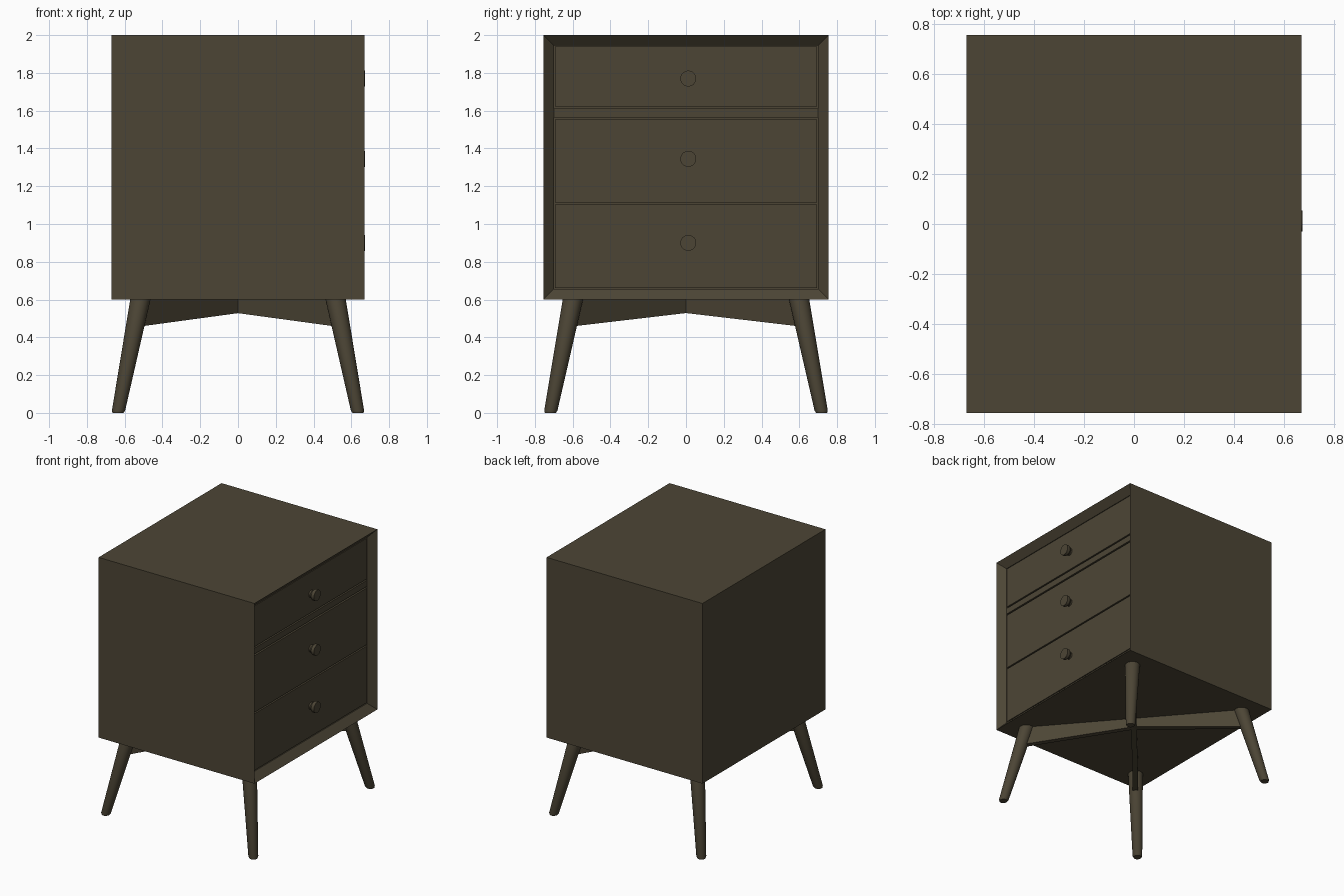
import bpy, bmesh, math
from mathutils import Vector

if "Cube" in bpy.data.objects:
    bpy.data.objects.remove(bpy.data.objects["Cube"])

wood = bpy.data.materials.new("dark_walnut")
wood.diffuse_color = (0.073, 0.060, 0.036, 1)
wood.use_nodes = True
wood.node_tree.nodes["Principled BSDF"].inputs["Base Color"].default_value = wood.diffuse_color


def finish(bm, name, smooth=False):
    bmesh.ops.recalc_face_normals(bm, faces=bm.faces)
    me = bpy.data.meshes.new(name)
    bm.to_mesh(me)
    bm.free()
    me.materials.append(wood)
    ob = bpy.data.objects.new(name, me)
    bpy.context.collection.objects.link(ob)
    if smooth:
        bpy.ops.object.select_all(action='DESELECT')
        ob.select_set(True)
        bpy.context.view_layer.objects.active = ob
        bpy.ops.object.shade_smooth_by_angle(angle=math.radians(35))
    return ob


def box_bm(lo, hi):
    bm = bmesh.new()
    bmesh.ops.create_cube(bm, size=1)
    for v in bm.verts:
        v.co = Vector([lo[i] if v.co[i] < 0 else hi[i] for i in range(3)])
    return bm


def lofted(name, rings, n=32):
    """Circular sections (centre, radius, axis) joined into a closed round part."""
    bm = bmesh.new()
    loops = []
    for c, r, axis in rings:
        loop = []
        for k in range(n):
            a = 2 * math.pi * k / n
            u, w = r * math.cos(a), r * math.sin(a)
            off = Vector((u, w, 0)) if axis == 'Z' else Vector((0, u, w))
            loop.append(bm.verts.new(Vector(c) + off))
        loops.append(loop)
    for a, b in zip(loops, loops[1:]):
        for k in range(n):
            bm.faces.new((a[k], a[(k + 1) % n], b[(k + 1) % n], b[k]))
    bm.faces.new(loops[0])
    bm.faces.new(loops[-1])
    return finish(bm, name, True)


# Cabinet: box with a mitred, sloping rim around the drawer recess (+x side)
W, D, FACE = 0.67, 0.755, 0.62
bm = box_bm((-W, -D, 0.6), (W, D, 2.0))
bm.normal_update()
front = max(bm.faces, key=lambda f: f.calc_center_median().x)
bmesh.ops.inset_region(bm, faces=[front], thickness=0.055, use_even_offset=True)
for v in front.verts:
    v.co.x = FACE
inner = bmesh.ops.extrude_discrete_faces(bm, faces=[front])['faces'][0]
for v in inner.verts:
    v.co.x = FACE - 0.06
finish(bm, "cabinet")

# Drawer fronts with round knobs
for name, z0, z1, kz in (("bottom", 0.662, 1.102, 0.90),
                         ("middle", 1.113, 1.553, 1.345),
                         ("top", 1.623, 1.94, 1.77)):
    finish(box_bm((FACE - 0.07, -0.694, z0), (FACE, 0.694, z1)), name + "_drawer")
    ky = 0.012
    lofted(name + "_knob", [((FACE - 0.01, ky, kz), 0.028, 'X'),
                            ((FACE + 0.012, ky, kz), 0.028, 'X'),
                            ((FACE + 0.03, ky, kz), 0.042, 'X'),
                            ((FACE + 0.053, ky, kz), 0.042, 'X')])

# Pull-out tray between the top and middle drawers
finish(box_bm((FACE - 0.07, -0.7, 1.565), (FACE, 0.7, 1.612)), "pull_out_tray")

# Splayed, tapered legs
for sx, xn in ((-1, "back"), (1, "front")):
    for sy, yn in ((-1, "left"), (1, "right")):
        foot = Vector((sx * 0.635, sy * 0.718, 0))
        top = Vector((sx * 0.515, sy * 0.597, 0.61))
        lofted(f"{xn}_{yn}_leg", [(foot, 0.029, 'Z'),
                                  (foot.lerp(top, 0.02), 0.035, 'Z'),
                                  (top, 0.054, 'Z')])

# Crossed stretchers under the cabinet, shallower at the centre
for s, name in ((1, "stretcher_a"), (-1, "stretcher_b")):
    end = Vector((0.515, s * 0.597, 0))
    side = Vector((-end.y, end.x, 0)).normalized() * 0.02
    bm = bmesh.new()
    outline = [(-1, 0.605), (-1, 0.46), (0, 0.53), (1, 0.46), (1, 0.605)]
    a, b = [[bm.verts.new(end * t + Vector((0, 0, z)) + side * q) for t, z in outline]
            for q in (-1, 1)]
    bm.faces.new(a)
    bm.faces.new(b)
    for i in range(5):
        j = (i + 1) % 5
        bm.faces.new((a[i], a[j], b[j], b[i]))
    finish(bm, name)
